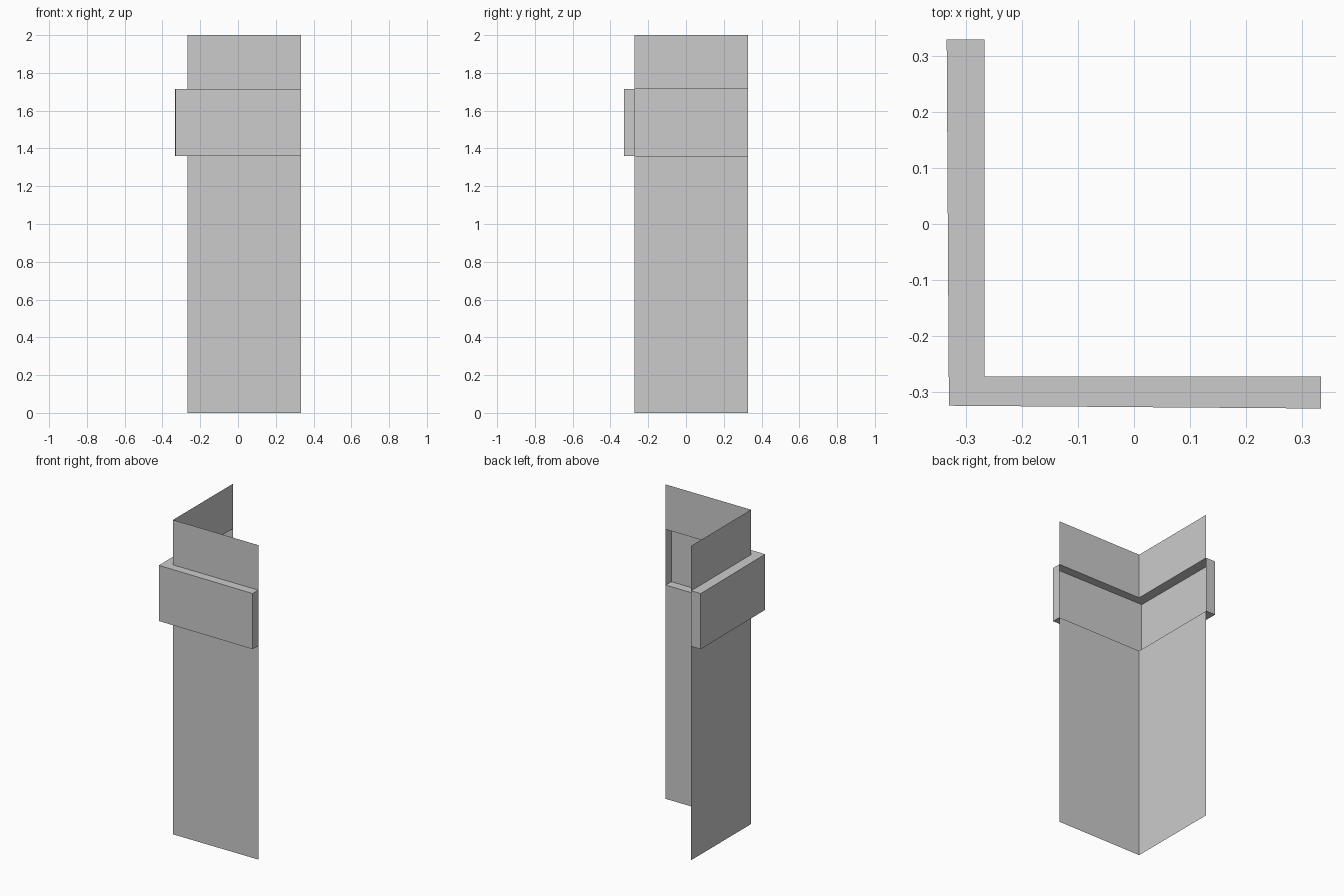
import bpy, bmesh

if "Cube" in bpy.data.objects:
    bpy.data.objects.remove(bpy.data.objects["Cube"])

# Plan paths of the L-shaped sheet: back end, corner, right end
wall = [(-0.267, 0.329), (-0.267, -0.272), (0.333, -0.272)]
band = [(-0.334, 0.329), (-0.330, -0.324), (0.333, -0.329)]

# Profile going up: wall, step out to the band, step back, wall
levels = [(wall, 0.0), (wall, 1.36), (band, 1.36),
          (band, 1.714), (wall, 1.714), (wall, 2.0)]

bm = bmesh.new()
rows = [[bm.verts.new((x, y, z)) for x, y in path] for path, z in levels]

# Skin between neighbouring levels (open behind the band)
for lower, upper in zip(rows, rows[1:]):
    for i in range(2):
        bm.faces.new((lower[i], lower[i + 1], upper[i + 1], upper[i]))

# End caps of the hollow band
bm.faces.new([rows[r][0] for r in (1, 2, 3, 4)])
bm.faces.new([rows[r][2] for r in (4, 3, 2, 1)])

bmesh.ops.recalc_face_normals(bm, faces=bm.faces)
# Make the outside of the front wall face -y
bm.faces.ensure_lookup_table()
if bm.faces[1].normal.y > 0:
    bmesh.ops.reverse_faces(bm, faces=bm.faces)

mesh = bpy.data.meshes.new("corner_wall_with_band")
bm.to_mesh(mesh)
bm.free()
obj = bpy.data.objects.new("corner_wall_with_band", mesh)
bpy.context.collection.objects.link(obj)
